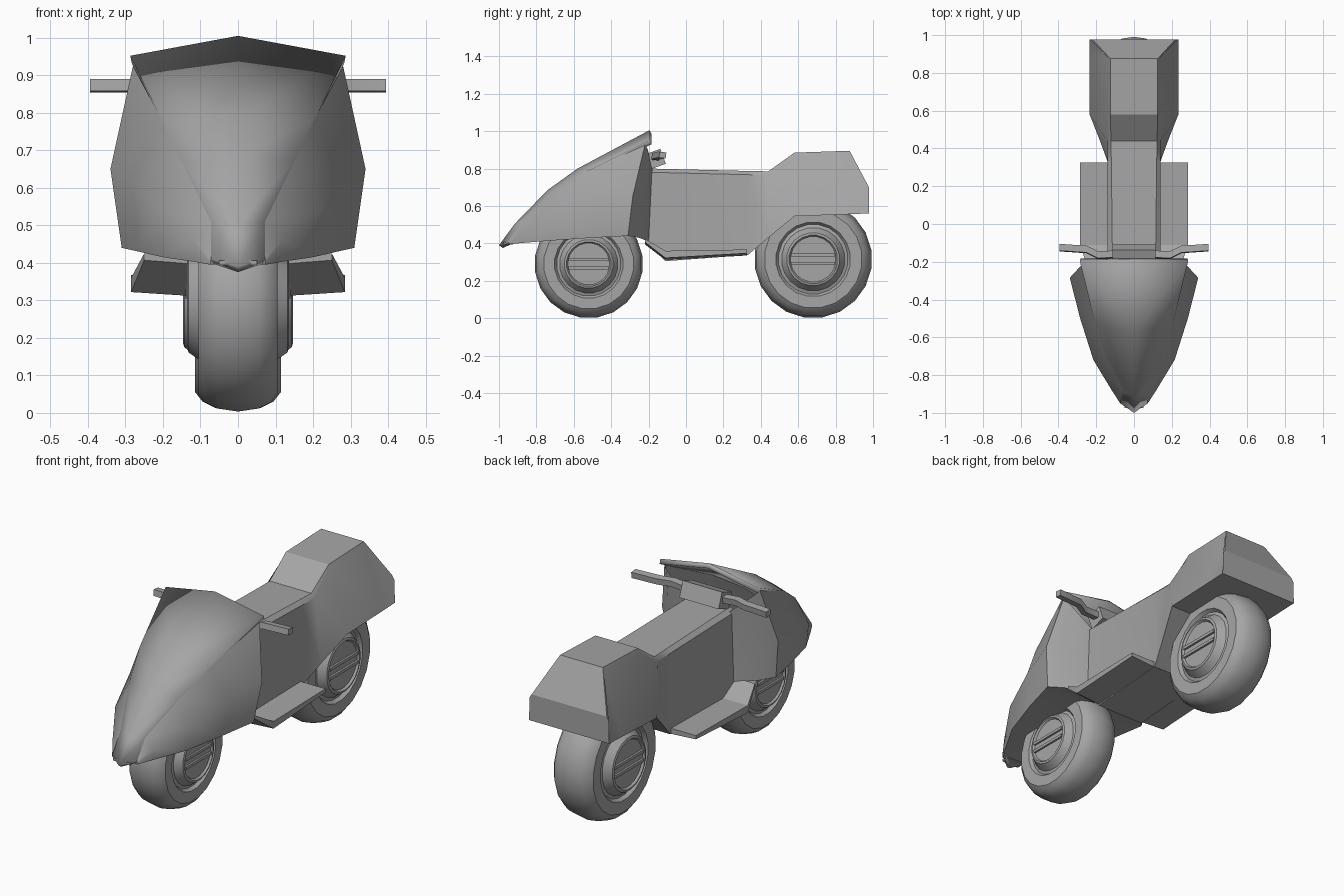
import bpy, bmesh, math
from mathutils import Vector, Matrix

old = bpy.data.objects.get("Cube")
if old:
    bpy.data.objects.remove(old, do_unlink=True)

grey = bpy.data.materials.new("plain grey")
grey.use_nodes = True
tone = (0.38, 0.38, 0.38, 1)
grey.diffuse_color = tone
shader = next(n for n in grey.node_tree.nodes if n.type == 'BSDF_PRINCIPLED')
shader.inputs["Base Color"].default_value = tone


def finish(name, bm, angle=30):
    """Turn a bmesh into a shaded object with the grey material."""
    bmesh.ops.remove_doubles(bm, verts=bm.verts[:], dist=0.0005)
    bmesh.ops.dissolve_degenerate(bm, edges=bm.edges[:], dist=0.0005)
    bmesh.ops.recalc_face_normals(bm, faces=bm.faces[:])
    mesh = bpy.data.meshes.new(name)
    bm.to_mesh(mesh)
    bm.free()
    mesh.materials.append(grey)
    obj = bpy.data.objects.new(name, mesh)
    bpy.context.collection.objects.link(obj)
    bpy.ops.object.select_all(action='DESELECT')
    obj.select_set(True)
    bpy.context.view_layer.objects.active = obj
    bpy.ops.object.shade_smooth_by_angle(angle=math.radians(angle))
    return obj


def loft(name, rows, closed=False, caps=False, angle=30):
    """Skin a list of half sections and reflect the result across x."""
    bm = bmesh.new()
    for side in (1, -1):
        grid = [[bm.verts.new((x * side, y, z)) for x, y, z in row] for row in rows]
        count = len(rows[0])
        for a, b in zip(grid, grid[1:]):
            for i in range(count if closed else count - 1):
                j = (i + 1) % count
                bm.faces.new((a[i], a[j], b[j], b[i]))
        if caps:
            bm.faces.new(grid[0])
            bm.faces.new(grid[-1])
    return finish(name, bm, angle)


def box(name, centre, size, tilt=0):
    bm = bmesh.new()
    bmesh.ops.create_cube(bm, size=1)
    place = (Matrix.Translation(centre) @ Matrix.Rotation(math.radians(tilt), 4, 'X')
             @ Matrix.Diagonal((*size, 1)))
    bmesh.ops.transform(bm, matrix=place, verts=bm.verts[:])
    return finish(name, bm)


def wheel(name, y, radius):
    """Turned tyre with a stepped hub and a crossbar on each side."""
    s = radius / 0.315
    profile = [(0, .315), (.06, .306), (.095, .288), (.115, .262), (.115, .2),
               (.097, .187), (.103, .17), (.143, .142), (.147, .13), (.136, .122), (.136, 0)]
    steps = 20
    turns = [math.tau * (i + 0.5) / steps for i in range(steps)]
    rows = [[(x * s, y + r * s * math.sin(t), radius + r * s * math.cos(t)) for t in turns]
            for x, r in profile]
    loft(name + "_wheel", rows, closed=True)
    for side, label in ((1, "left"), (-1, "right")):
        for level in (-1, 1):
            box(f"{name}_{label}_hub_bar", (side * .138 * s, y, radius + level * .024 * s),
                (.018 * s, .235 * s, .016 * s))


wheel("front", -.52, .29)
wheel("rear", .68, .315)

# Nose fairing: crease, widest line and lower edge at each station
flank = [
    ((.072, -.95, .41), (.074, -.948, .40), (.073, -.947, .395)),
    ((.072, -.88, .51), (.118, -.88, .46), (.112, -.88, .402)),
    ((.15, -.70, .67), (.215, -.72, .54), (.20, -.72, .415)),
    ((.205, -.53, .785), (.285, -.50, .61), (.265, -.50, .43)),
    ((.28, -.22, .925), (.34, -.285, .65), (.31, -.31, .44)),
    ((.262, -.205, .905), (.275, -.25, .65), (.25, -.25, .43)),
    ((.13, -.18, .79), (.14, -.19, .62), (.14, -.20, .41)),
]
loft("fairing_sides", [[c, m, b, (0, b[1], b[2])] for c, m, b in flank], angle=40)

# Raised centre panel that runs up into the windscreen
ridge = [(-1, .39), (-.915, .505), (-.74, .685), (-.58, .80), (-.195, 1.005)]
rims = [c for c, m, b in flank[:4]] + [(.287, -.195, .952)]
screen = loft("windscreen_panel", [[(0, y, z), rim] for (y, z), rim in zip(ridge, rims)], angle=40)
thick = screen.modifiers.new("thickness", 'SOLIDIFY')
thick.thickness = .025
thick.offset = -1
box("nose_tip_underside", (0, -.95, .4), (.10, .05, .012))

# Body, seat and tail: y, top height, top width, shoulder width, base height, base width
stations = [
    (-.21, .80, .115, .14, .40, .14),
    (-.11, .798, .115, .14, .305, .14),
    (.33, .787, .12, .14, .337, .14),
    (.44, .785, .122, .14, .43, .18),
    (.58, .885, .125, .132, .545, .235),
    (.875, .895, .125, .132, .556, .235),
    (.978, .70, .22, .232, .56, .235),
]
loft("body_and_tail", [[(0, y, top), (w, y, top), (shoulder, y, top - .02), (wide, y, base), (0, y, base)]
                       for y, top, w, shoulder, base, wide in stations], caps=True, angle=25)

# Footboards: a slab curling up at the front
boards = [(-.22, .25, .395, .425), (-.11, .285, .31, .36), (.325, .285, .335, .367)]
loft("footboards", [[(.10, y, low), (w, y, low + .012), (w, y, high), (.10, y, high)]
                    for y, w, low, high in boards], closed=True, caps=True)

# Handlebars: central clamp and two bent square bars
box("handlebar_clamp", (0, -.165, .85), (.23, .09, .085), 20)
path = [(.10, -.16, .86), (.19, -.165, .865), (.25, -.135, .872), (.395, -.125, .872)]
bar = []
for x, y, z in path:
    bar.append([(x, y + dy, z + dz) for dy, dz in ((-.02, -.014), (.016, -.018), (.02, .014), (-.016, .018))])
loft("handlebars", bar, closed=True, caps=True)
